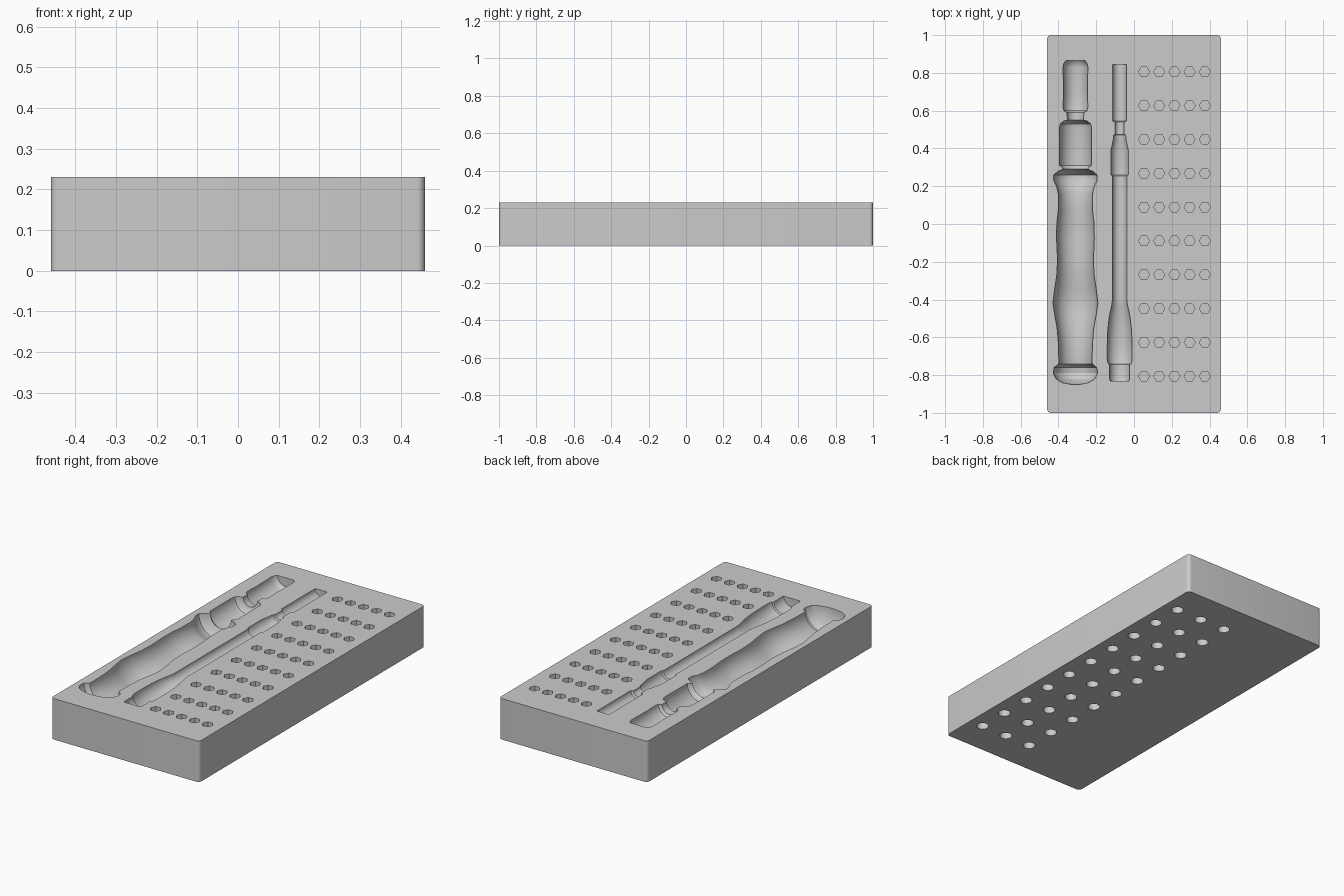
import bpy, bmesh, math
from mathutils import Matrix

if "Cube" in bpy.data.objects:
    bpy.data.objects.remove(bpy.data.objects["Cube"], do_unlink=True)

WIDTH, LENGTH, HEIGHT = 0.92, 2.0, 0.23


def make_object(name, bm):
    mesh = bpy.data.meshes.new(name)
    bmesh.ops.recalc_face_normals(bm, faces=bm.faces)
    bm.to_mesh(mesh)
    bm.free()
    obj = bpy.data.objects.new(name, mesh)
    bpy.context.collection.objects.link(obj)
    return obj


def lathe(bm, profile, sides, matrix, phase=0.0):
    """Closed solid of revolution from (position, radius) pairs along local z."""
    rings = []
    for pos, radius in profile:
        ring = []
        for i in range(sides):
            a = 2 * math.pi * (i + phase) / sides
            co = (radius * math.cos(a), radius * math.sin(a), pos)
            ring.append(bm.verts.new(matrix @ Matrix.Translation(co).translation))
        rings.append(ring)
    for low, high in zip(rings, rings[1:]):
        for i in range(sides):
            j = (i + 1) % sides
            bm.faces.new((low[i], low[j], high[j], high[i]))
    bm.faces.new(rings[0])
    bm.faces.new(rings[-1])


# Block with rounded upright corners
bm = bmesh.new()
bmesh.ops.create_cube(bm, size=1)
bmesh.ops.transform(bm, verts=bm.verts, matrix=Matrix.Translation((0, 0, HEIGHT / 2))
                    @ Matrix.Diagonal((WIDTH, LENGTH, HEIGHT, 1)))
upright = [e for e in bm.edges if abs(e.verts[0].co.z - e.verts[1].co.z) > HEIGHT / 2]
bmesh.ops.bevel(bm, geom=upright, offset=0.02, segments=6, profile=0.5, affect='EDGES')
block = make_object("tool_tray", bm)

# Tool recess profiles: (position along the tray, radius)
driver = [(-.85, .02), (-.84, .07), (-.82, .102), (-.79, .117), (-.76, .113),
          (-.742, .09), (-.73, .088), (-.64, .09), (-.56, .096), (-.48, .11),
          (-.42, .119), (-.35, .111), (-.27, .099), (-.19, .095), (-.08, .1),
          (0, .099), (.07, .091), (.16, .091), (.2, .1), (.23, .115),
          (.26, .115), (.28, .09), (.29, .064), (.305, .075), (.31, .085),
          (.51, .085), (.53, .08), (.544, .064), (.55, .043), (.59, .045),
          (.6, .061), (.62, .066), (.7, .063), (.83, .066), (.85, .062), (.865, .05)]
shaft = [(-.83, .05), (-.82, .053), (-.745, .053), (-.74, .06), (-.72, .066),
         (-.64, .066), (-.56, .063), (-.49, .055), (-.43, .042), (-.4, .038),
         (-.08, .038), (.255, .038), (.26, .046), (.39, .046), (.44, .035),
         (.47, .032), (.475, .024), (.54, .024), (.545, .037), (.845, .037)]

bm = bmesh.new()
along_y = Matrix.Rotation(-math.pi / 2, 4, 'X')
for profile, x in ((driver, -.31), (shaft, -.076)):
    lathe(bm, profile, 64, Matrix.Translation((x, 0, HEIGHT)) @ along_y, phase=0.5)

# Hexagonal bit sockets, with round magnet pockets under every other column
for col in range(5):
    for row in range(10):
        place = Matrix.Translation((.053 + .0805 * col, (row - 4.5) * .179, 0))
        lathe(bm, [(.11, .029), (HEIGHT + .05, .029)], 6, place)
        if col % 2 == 0:
            lathe(bm, [(-.05, .032), (.06, .032)], 32, place)
cutter = make_object("recess_cutter", bm)
cutter.hide_render = True

# Carve the block
carve = block.modifiers.new("carve", 'BOOLEAN')
carve.operation = 'DIFFERENCE'
carve.solver = 'EXACT'
carve.object = cutter
bpy.ops.object.select_all(action='DESELECT')
bpy.context.view_layer.objects.active = block
block.select_set(True)
bpy.ops.object.modifier_apply(modifier=carve.name)
bpy.data.objects.remove(cutter, do_unlink=True)

# Single grey finish
grey = bpy.data.materials.new("light_grey")
grey.use_nodes = True
color = (0.6, 0.6, 0.6, 1)
grey.diffuse_color = color
grey.node_tree.nodes["Principled BSDF"].inputs["Base Color"].default_value = color
block.data.materials.clear()
block.data.materials.append(grey)
bpy.ops.object.shade_smooth_by_angle(angle=math.radians(30))
